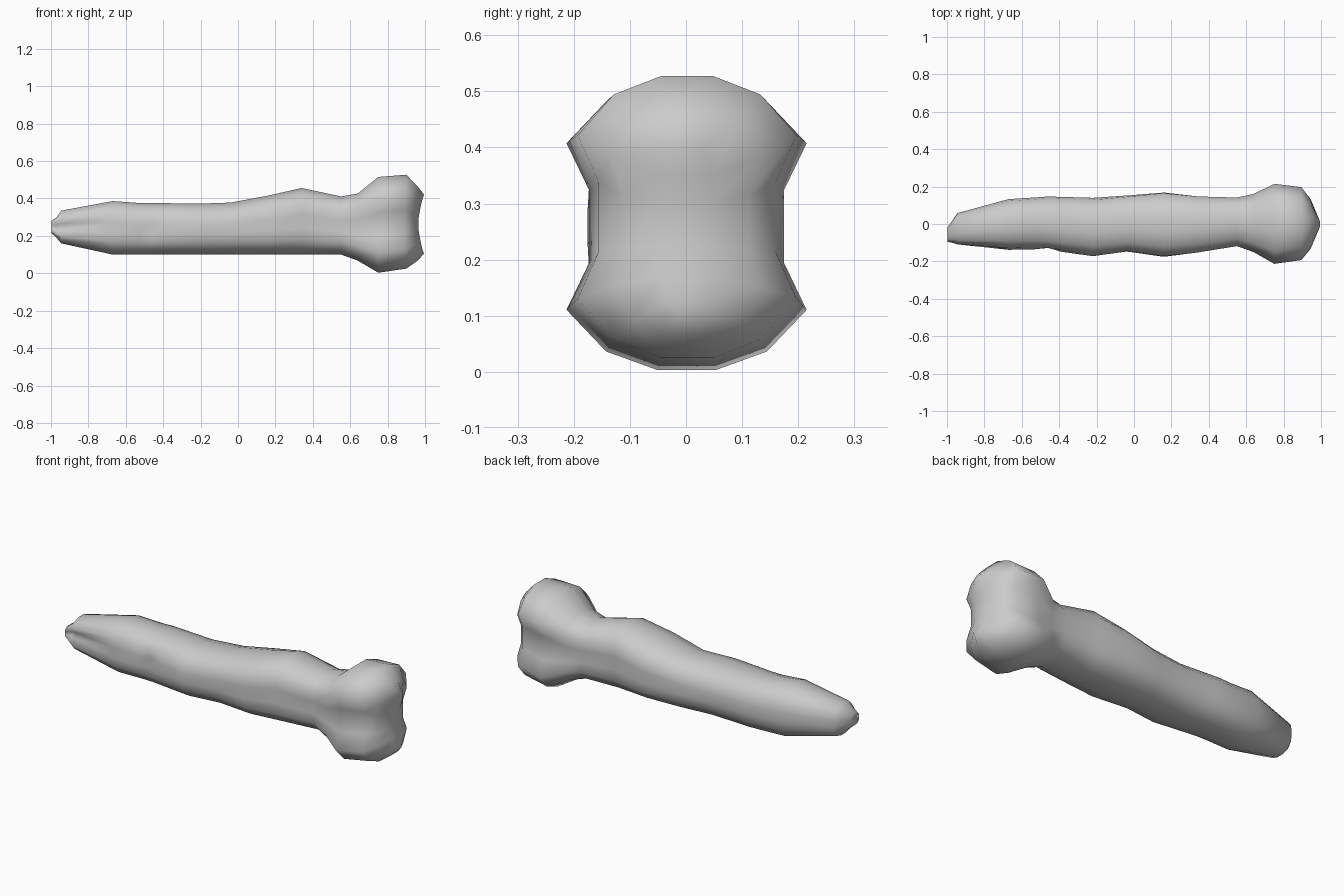
import bpy
import bmesh

if "Cube" in bpy.data.objects:
    bpy.data.objects.remove(bpy.data.objects["Cube"])

# Quarter cross-sections (unit half-width, unit half-height)
ROUND = [(.24, 1), (.66, .86), (.93, .54), (1, .2)]
WAISTED = [(.24, 1), (.67, .87), (1, .58), (.81, .25)]

# x, y min, y max, z bottom, z top, waist amount, end-hollow depth
STATIONS = [
    (-.998, -.095, -.02, .215, .28, 0, 0),
    (-.97, -.105, .02, .19, .30, 0, 0),
    (-.945, -.115, .058, .16, .335, 0, 0),
    (-.67, -.138, .133, .10, .386, 0, 0),
    (-.53, -.135, .142, .10, .376, 0, 0),
    (-.46, -.138, .147, .10, .376, 0, 0),
    (-.39, -.148, .145, .10, .375, 0, 0),
    (-.22, -.172, .14, .10, .372, 0, 0),
    (-.04, -.15, .155, .10, .378, .1, 0),
    (.16, -.182, .175, .10, .415, .2, 0),
    (.34, -.16, .155, .10, .456, .3, 0),
    (.55, -.125, .148, .10, .411, .3, 0),
    (.64, -.155, .165, .068, .426, .6, 0),
    (.75, -.213, .215, .003, .515, 1, 0),
    (.90, -.193, .197, .025, .527, 1, .01),
    (.96, -.135, .135, .067, .465, .9, .03),
    (.995, -.05, .05, .105, .42, .9, .035),
]


def ring(x, y0, y1, z0, z1, waist, hollow):
    """One 16-point section, running down the +y side and up the -y side."""
    half = [tuple(a + (b - a) * waist for a, b in zip(p, q))
            for p, q in zip(ROUND, WAISTED)]
    side = half + [(u, -v) for u, v in reversed(half)]
    loop = side + [(-u, v) for u, v in reversed(side)]
    cy, hy, cz, hz = (y0 + y1) / 2, (y1 - y0) / 2, (z0 + z1) / 2, (z1 - z0) / 2
    pts = []
    for u, v in loop:
        y, z = cy + u * hy, cz + v * hz
        # small dent and broken-end groove on the front of the shaft
        if u < -.9 and abs(v) < .3:
            if x == -.46:
                y += .022
            elif -.98 < x < -.94:
                y += .03
        pts.append((x - hollow * max(0, 1 - abs(v)) ** .7, y, z))
    return pts


bm = bmesh.new()
rings = [[bm.verts.new(p) for p in ring(*s)] for s in STATIONS]
for a, b in zip(rings, rings[1:]):
    for i in range(16):
        j = (i + 1) % 16
        bm.faces.new((a[i], a[j], b[j], b[i]))
# close both ends with strips running across
for r in (rings[0], rings[-1]):
    for i in range(7):
        bm.faces.new((r[i], r[i + 1], r[14 - i], r[15 - i]))
bmesh.ops.recalc_face_normals(bm, faces=bm.faces)
for f in bm.faces:
    f.smooth = True

mesh = bpy.data.meshes.new("bone")
bm.to_mesh(mesh)
bm.free()
bone = bpy.data.objects.new("bone", mesh)
bpy.context.collection.objects.link(bone)

mat = bpy.data.materials.new("light grey")
mat.diffuse_color = (.6, .6, .6, 1)
mat.use_nodes = True
mat.node_tree.nodes["Principled BSDF"].inputs["Base Color"].default_value = mat.diffuse_color
mesh.materials.append(mat)
